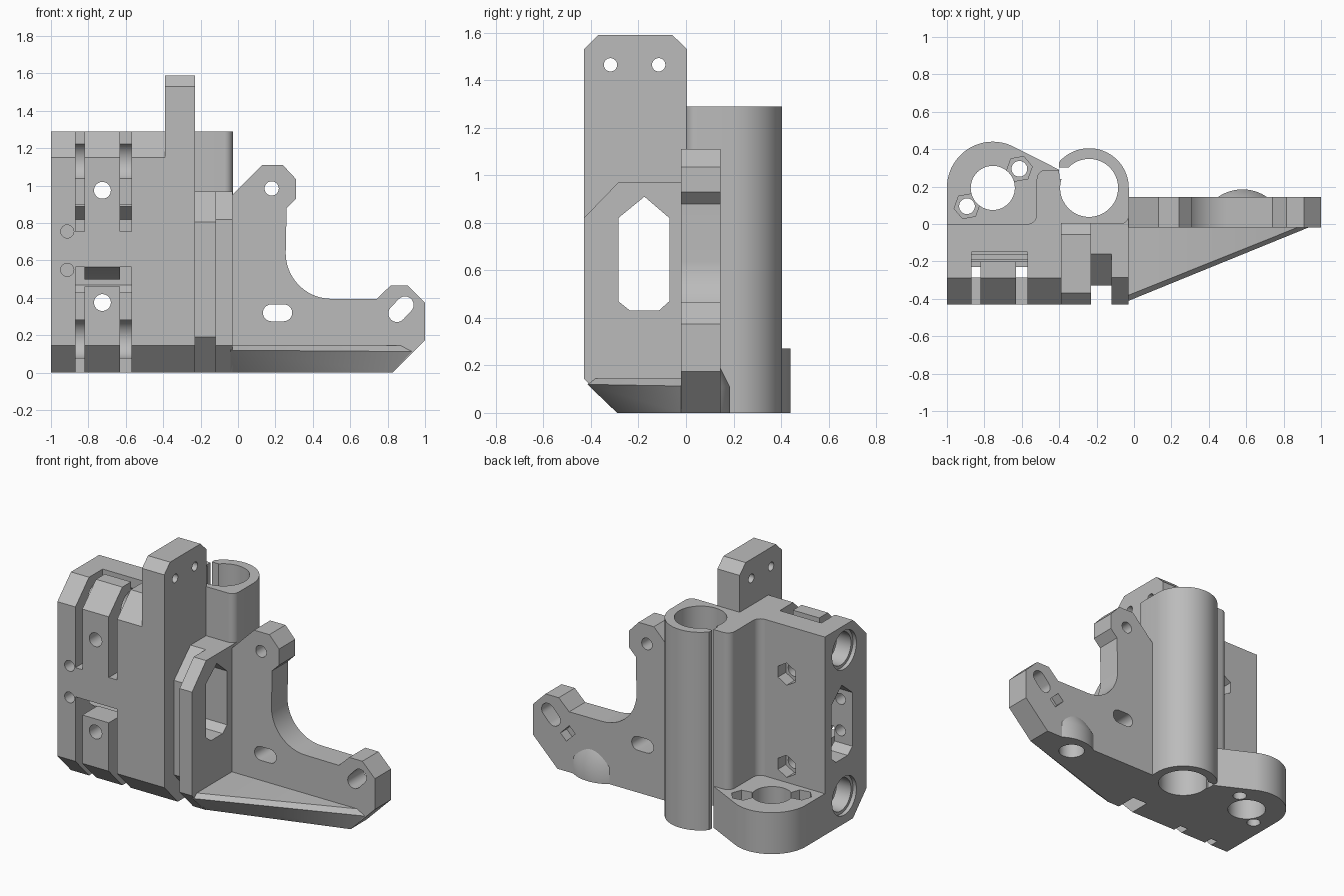
import bpy, bmesh, math
from mathutils import Vector

if "Cube" in bpy.data.objects:
    bpy.data.objects.remove(bpy.data.objects["Cube"], do_unlink=True)

grey = bpy.data.materials.new("plain grey")
grey.use_nodes = True
grey.diffuse_color = (0.5, 0.5, 0.5, 1)
grey.node_tree.nodes["Principled BSDF"].inputs["Base Color"].default_value = (0.5, 0.5, 0.5, 1)


def add(name, bm):
    bmesh.ops.recalc_face_normals(bm, faces=bm.faces)
    mesh = bpy.data.meshes.new(name)
    bm.to_mesh(mesh)
    bm.free()
    mesh.materials.append(grey)
    ob = bpy.data.objects.new(name, mesh)
    bpy.context.collection.objects.link(ob)
    return ob


def prism(name, pts, axis, lo, hi):
    """Extrude a 2D outline along an axis: x takes (y,z), y takes (x,z), z takes (x,y)."""
    def place(p, d):
        u, v = p
        return {"x": (d, u, v), "y": (u, d, v), "z": (u, v, d)}[axis]
    bm = bmesh.new()
    a = [bm.verts.new(place(p, lo)) for p in pts]
    b = [bm.verts.new(place(p, hi)) for p in pts]
    bm.faces.new(a)
    bm.faces.new(b[::-1])
    for i in range(len(pts)):
        j = (i + 1) % len(pts)
        bm.faces.new((a[i], a[j], b[j], b[i]))
    return add(name, bm)


def box(name, x, y, z):
    return prism(name, [(x[0], y[0]), (x[1], y[0]), (x[1], y[1]), (x[0], y[1])], "z", *z)


def hull(name, pts):
    bm = bmesh.new()
    for p in pts:
        bm.verts.new(p)
    bmesh.ops.convex_hull(bm, input=bm.verts)
    return add(name, bm)


def arc(cx, cy, r, start, end, n=24):
    return [(cx + r * math.cos(math.radians(start + (end - start) * i / n)),
             cy + r * math.sin(math.radians(start + (end - start) * i / n))) for i in range(n + 1)]


def circle(cx, cy, r, n=40, turn=0):
    return arc(cx, cy, r, turn, 360 + turn, n)[:-1]


def slot(a, b, r):
    ang = math.degrees(math.atan2(b[1] - a[1], b[0] - a[0]))
    return arc(*b, r, ang - 90, ang + 90, 12) + arc(*a, r, ang + 90, ang + 270, 12)


def finish(ob, cutters=()):
    """Cut the part, then set smooth shading with sharp edges."""
    for c in cutters:
        m = ob.modifiers.new("cut", "BOOLEAN")
        m.operation, m.solver, m.object = "DIFFERENCE", "EXACT", c
        c.hide_render = True
    dg = bpy.context.evaluated_depsgraph_get()
    mesh = bpy.data.meshes.new_from_object(ob.evaluated_get(dg))
    ob.modifiers.clear()
    ob.data = mesh
    mesh.shade_smooth()
    mesh.set_sharp_from_angle(angle=math.radians(30))


# Shared cutters
bore = prism("bearing_cutter", circle(-.24, .193, .155, 64), "z", -.1, 1.4)
window = prism("window_cutter", [(-.285, .47), (-.285, .82), (-.175, .91), (-.07, .82),
                                 (-.07, .47), (-.115, .43), (-.235, .43)], "x", -1.1, .05)
rods = []
for z in (.18, 1.13):
    rods.append(prism("rod_cutter", circle(-.2, z, .105), "x", -1.1, -.3))
    rods.append(prism("rod_mouth_cutter", circle(-.2, z, .125), "x", -1.1, -.975))

# Main block with clamp tongues, bolt holes and nut pockets
block = prism("clamp_block", [(-.43, .145), (-.29, 0), (0, 0), (0, 1.29), (-.29, 1.29), (-.43, 1.15)],
              "x", -1, -.39)
clamp = []
for x in ((-.87, -.82), (-.63, -.57)):
    clamp.append(box("slot_cutter", x, (-.5, -.2), (.755, 1.4)))
    clamp.append(box("slot_cutter", x, (-.5, -.23), (-.1, .565)))
clamp.append(box("clamp_gap_cutter", (-.87, -.57), (-.2, -.15), (.9, 1.4)))
clamp.append(prism("clamp_ceiling_cutter", [(-.5, .597), (-.2, .46), (-.5, .46)], "x", -.87, -.57))
for z in (.375, .975):
    clamp.append(prism("bolt_cutter", circle(-.725, z, .045), "y", -.6, .1))
    clamp.append(prism("nut_cutter", circle(-.725, z, .072, 6, 30), "y", -.08, .1))
for z in (.55, .755):
    clamp.append(prism("screw_cutter", circle(-.913, z, .035), "y", -.6, -.25))
finish(block, rods + [window] + clamp)

# Tall tab with two cross holes
tab = prism("tall_tab", [(-.43, .145), (-.29, 0), (.005, 0), (.005, 1.53), (-.057, 1.59),
                         (-.37, 1.59), (-.43, 1.53)], "x", -.39, -.23)
ears = [prism("ear_cutter", circle(y, 1.465, .028), "x", -.5, 0) for y in (-.318, -.115)]
finish(tab, rods + [window] + ears)

# Recessed wall and side wall beside the tab
recess = prism("recessed_wall", [(-.33, .19), (-.15, 0), (.03, 0), (.03, .97), (-.16, .97), (-.33, .805)],
               "x", -.23, -.12)
finish(recess, [window])
side = prism("side_wall", [(-.43, .145), (-.29, 0), (.03, 0), (.03, .97), (-.285, .97), (-.43, .82)],
             "x", -.12, -.03)
finish(side, [window])

# Vertical bearing tube with a slit, and the web that carries it
tube = prism("bearing_tube", arc(-.24, .193, .212, 0, 139, 40) + [(-.4, 0)] +
             arc(-.073, .045, .045, -90, 0, 8), "z", 0, 1.29)
finish(tube, [bore, box("slit_cutter", (-.45, -.345), (.24, .302), (-.1, 1.4))])
web = prism("tube_web", [(-.395, -.01), (-.57, -.01)] + arc(-.57, .05, .05, -90, 0, 8) +
            arc(-.47, .24, .05, 180, 90, 8) + [(-.4, .29)], "z", 0, 1.29)
finish(web, [bore])

# Low foot with a rod hole and two nut pockets
foot = prism("rod_foot", [(-.4, -.01), (-.4, .29)] + arc(-.755, .195, .245, 62, 180, 32) + [(-1, -.01)],
             "z", 0, .27)
cuts = [bore, prism("foot_hole_cutter", circle(-.755, .193, .118, 48), "z", -.1, .4)]
for x, y in ((-.893, .095), (-.613, .295)):
    cuts.append(prism("foot_screw_cutter", circle(x, y, .042), "z", -.1, .4))
    cuts.append(prism("foot_nut_cutter", circle(x, y, .07, 6, 10), "z", .2, .4))
finish(foot, cuts)

# Side arm plate
arm = prism("arm_plate", [(-.05, 0), (-.05, .93), (.13, 1.11), (.24, 1.11), (.31, 1.035), (.31, .93),
                          (.26, .88)] + arc(.5, .64, .245, 180, 270, 24) +
            [(.74, .393), (.815, .465), (.91, .465), (1, .375), (1, .175), (.825, 0)], "y", -.02, .145)
pocket = box("pocket_cutter", (-.045, .045), (.08, .2), (-.03, .03))
pocket.rotation_euler.y = math.radians(45)
pocket.location = (.75, 0, .25)
idler = prism("idler_cutter", circle(.55, .05, .08), "z", -.1, .1)
bpy.context.view_layer.update()
finish(arm, [prism("arm_hole_cutter", circle(.18, .985, .038), "y", -.1, .3),
             prism("arm_slot_cutter", slot((.178, .32), (.245, .32), .045), "y", -.1, .3),
             prism("arm_slot_cutter", slot((.85, .317), (.893, .362), .046), "y", -.1, .3),
             pocket, idler])

# Sloping gusset under the front of the arm
gusset = hull("arm_gusset", [(-.04, -.29, 0), (.825, -.02, 0), (-.04, 0, 0), (.825, 0, 0),
                             (-.04, -.415, .12), (.93, -.02, .113), (-.04, -.385, .145),
                             (.87, -.02, .145), (-.04, 0, .145), (.87, 0, .145)])
finish(gusset, [idler])

# Rounded swelling on the back of the arm
rings = [(x, y, z) for r, z in ((.23, 0), (.23, .11), (.19, .19))
         for x, y in arc(.58, -.045, r, 30, 150, 32) if y > .12]
finish(hull("arm_swelling", rings), [idler])

# Remove the used cutters
for ob in [o for o in bpy.data.objects if "_cutter" in o.name]:
    bpy.data.objects.remove(ob, do_unlink=True)
